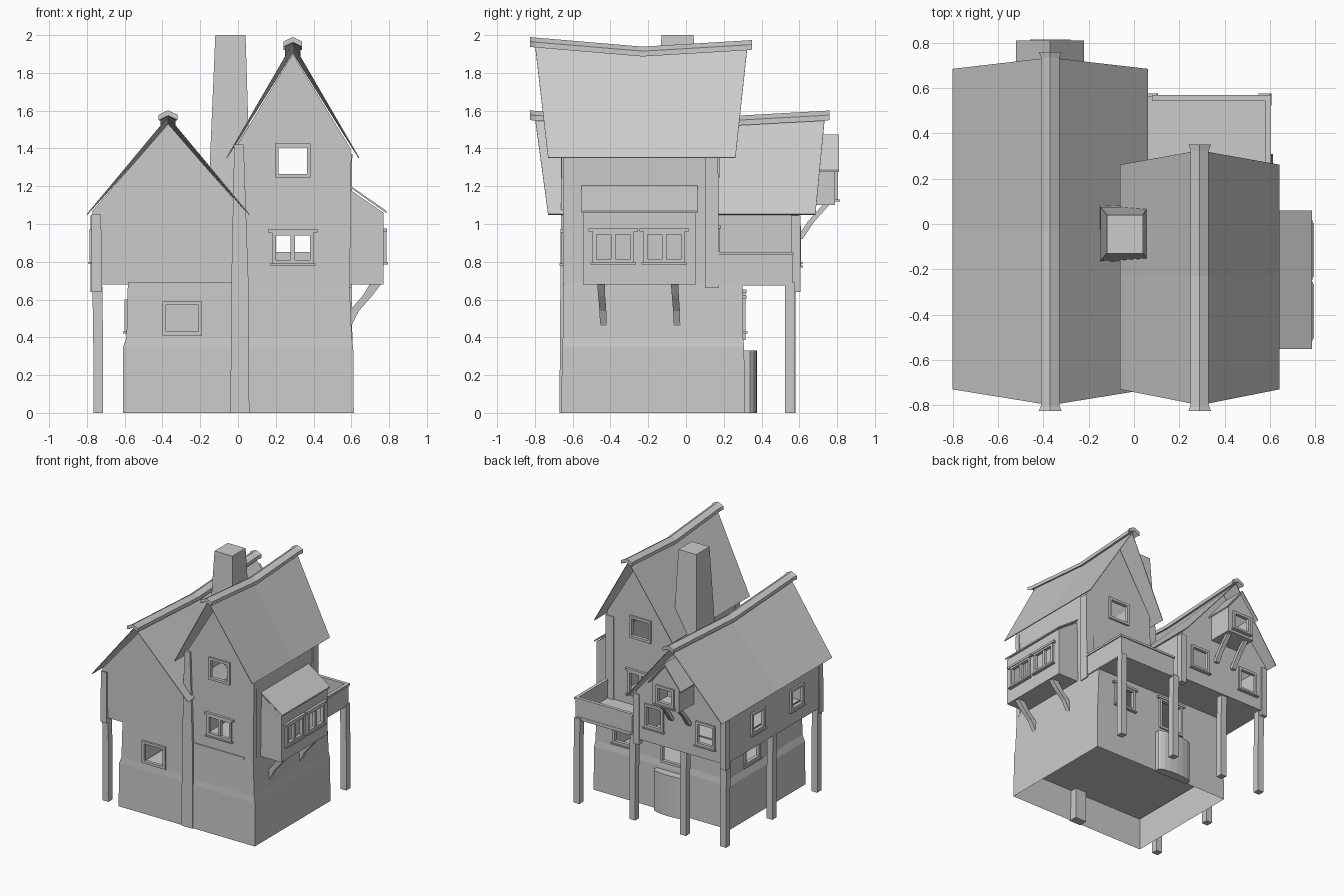
import bpy, bmesh, math
from mathutils import Vector

if "Cube" in bpy.data.objects:
    bpy.data.objects.remove(bpy.data.objects["Cube"])


def make(name, verts, faces, holes=()):
    bm = bmesh.new()
    vs = [bm.verts.new(v) for v in verts]
    for f in faces:
        bm.faces.new([vs[i] for i in f])
    bmesh.ops.recalc_face_normals(bm, faces=bm.faces)
    # window openings: split the wall along the hole edges, drop the inside
    for ax, pos, u0, u1, z0, z1 in holes:
        k, o = (0, 1) if ax == 'x' else (1, 0)

        def wall():
            bm.normal_update()
            return [f for f in bm.faces if abs(f.normal[k]) > .9
                    and abs(f.calc_center_median()[k] - pos) < .03]
        for axis, val in ((o, u0), (o, u1), (2, z0), (2, z1)):
            fs = wall()
            geom = set(fs)
            for f in fs:
                geom.update(f.edges)
                geom.update(f.verts)
            co, no = Vector((0, 0, 0)), Vector((0, 0, 0))
            co[axis], no[axis] = val, 1
            bmesh.ops.bisect_plane(bm, geom=list(geom), plane_co=co, plane_no=no, dist=1e-5)
        dead = [f for f in wall() if u0 < f.calc_center_median()[o] < u1
                and z0 < f.calc_center_median().z < z1]
        bmesh.ops.delete(bm, geom=dead, context='FACES')
    me = bpy.data.meshes.new(name)
    bm.to_mesh(me)
    bm.free()
    ob = bpy.data.objects.new(name, me)
    bpy.context.collection.objects.link(ob)
    return ob


def loft(name, secs, caps=True, holes=()):
    """Stacked rectangles (x0, x1, y0, y1, z)."""
    v, f = [], []
    for a, b, c, d, z in secs:
        v += [(a, c, z), (b, c, z), (b, d, z), (a, d, z)]
    for s in range(len(secs) - 1):
        for i in range(4):
            j = (i + 1) % 4
            f.append((4*s+i, 4*s+j, 4*s+4+j, 4*s+4+i))
    if caps:
        n = len(v)
        f += [(3, 2, 1, 0), (n-4, n-3, n-2, n-1)]
    return make(name, v, f, holes)


def box(name, a, b, c, d, e, f):
    return loft(name, [(a, b, c, d, e), (a, b, c, d, f)])


def prism(name, prof, axis, a, b, holes=()):
    put = {'x': lambda p, t: (t, *p), 'y': lambda p, t: (p[0], t, p[1]),
           'z': lambda p, t: (*p, t)}[axis]
    n = len(prof)
    v = [put(p, a) for p in prof] + [put(p, b) for p in prof]
    f = [(i, (i+1) % n, n+(i+1) % n, n+i) for i in range(n)]
    return make(name, v, f + [tuple(range(n)), tuple(range(2*n-1, n-1, -1))], holes)


def beam(name, pts, w):
    return loft(name, [(x-w/2, x+w/2, y-w/2, y+w/2, z) for x, y, z in pts])


def window(name, hole, out, mullion=False, sill=True, lintel=False):
    ax, p, u0, u1, z0, z1 = hole
    t = .02

    def part(n, a, b, c, d, depth=.015):
        lo, hi = sorted((p - out*.012, p + out*depth))
        if ax == 'y':
            box(name + n, a, b, lo, hi, c, d)
        else:
            box(name + n, lo, hi, a, b, c, d)
    part("_jamb_a", u0-t, u0, z0-t, z1+t)
    part("_jamb_b", u1, u1+t, z0-t, z1+t)
    part("_head", u0, u1, z1, z1+t)
    part("_foot", u0, u1, z0-t, z0)
    if mullion:
        m = (u0+u1)/2
        part("_mullion", m-.012, m+.012, z0, z1, .01)
    if sill:
        part("_sill", u0-.03, u1+.03, z0-t-.01, z0-t, .025)
    if lintel:
        part("_lintel", u0-.04, u1+.04, z1+t-.005, z1+t+.012, .02)


def roof(name, cx, half, eave_z, ys_eave, ridge):
    n = len(ridge)
    v = [(cx, y, z) for y, z in ridge]
    for s in (-1, 1):
        v += [(cx+s*half, ys_eave[0]+(ys_eave[1]-ys_eave[0])*i/(n-1), eave_z) for i in range(n)]
    f = []
    for i in range(n-1):
        f += [(i, i+1, n+i+1, n+i), (i+1, i, 2*n+i, 2*n+i+1)]
    ob = make(name, v, f)
    sol = ob.modifiers.new("thickness", 'SOLIDIFY')
    sol.thickness, sol.offset = .006, 0
    # sagging ridge cap with flared ends
    v, f = [], []
    stations = [(ridge[0][0]-.025, ridge[0][1]+.003, .05)] + \
        [(y, z, .04) for y, z in ridge] + [(ridge[-1][0]+.025, ridge[-1][1]+.003, .05)]
    for y, z, w in stations:
        v += [(cx-w, y, z-.02), (cx-w, y, z+.008), (cx, y, z+.032),
              (cx+w, y, z+.008), (cx+w, y, z-.02), (cx, y, z+.004)]
    for s in range(len(stations)-1):
        for i in range(6):
            j = (i+1) % 6
            f.append((6*s+i, 6*s+j, 6*s+6+j, 6*s+6+i))
    m = len(v)
    f += [(0, 1, 2, 5), (2, 3, 4, 5), (m-6, m-5, m-4, m-1), (m-4, m-3, m-2, m-1)]
    make(name + "_ridge_cap", v, f)


# ground floor: stone plinth and slightly set-back wall, open underneath
g_front = ('y', -.65, -.38, -.21, .43, .57)
g_left = ('x', -.585, -.08, .08, .45, .58)
g_back = ('y', .30, .27, .42, .45, .59)
door = ('y', .30, -.19, -.01, .405, .62)
loft("ground_floor", [(-.61, .613, -.66, .31, 0), (-.608, .61, -.656, .308, .35),
                      (-.59, .602, -.652, .302, .4), (-.583, .59, -.648, .30, .69)],
     False, [g_front, g_left, g_back, door])
make("ground_ceiling", [(-.6, -.65, .25), (.6, -.65, .25), (.6, .3, .25), (-.6, .3, .25)],
     [(0, 1, 2, 3)])
window("ground_front_window", g_front, -1, sill=False)
window("ground_left_window", g_left, -1)
window("ground_back_window", g_back, 1, lintel=True)
window("door_frame", door, 1, sill=False, lintel=True)
prism("door_step", [(-.25, .30)] + [(-.1 - .15*math.cos(math.pi*i/8), .34 + .035*math.sin(math.pi*i/8))
                                    for i in range(9)] + [(.05, .30)], 'z', 0, .33)

# left wing with gables
w_back = [('y', .595, -.66, -.53, .80, .95), ('y', .595, -.2, -.07, .82, .97)]
w_left = [('x', -.77, .12, .25, .82, .95), ('x', -.77, -.38, -.25, .82, .95)]
prism("left_wing_walls", [(-.77, .68), (.03, .68), (.03, 1.07), (-.37, 1.53), (-.77, 1.07)],
      'y', -.64, .595, w_back + w_left)
for h in w_back:
    window("wing_back_window", h, 1)
for h in w_left:
    window("wing_left_window", h, -1)
roof("left_wing_roof", -.37, .43, 1.05, (-.73, .685),
     [(-.8, 1.567), (-.03, 1.525), (.735, 1.567)])

# right tower with gables
t_win = [('y', -.645, .215, .365, 1.265, 1.405), ('y', .165, .215, .365, 1.265, 1.405)]
t_low = [('y', -.645, .20, .38, .81, .94), ('y', .165, .20, .38, .81, .96)]
prism("tower_walls", [(-.03, .68), (.585, .68), (.595, 1.4), (.29, 1.9), (-.015, 1.4)],
      'y', -.645, .165, t_win + t_low)
for h, s in zip(t_win, (-1, 1)):
    window("tower_upper_window", h, s, sill=False)
for h, s in zip(t_low, (-1, 1)):
    window("tower_lower_window", h, s, True, lintel=True)
roof("tower_roof", .29, .35, 1.35, (-.73, .262),
     [(-.8, 1.955), (-.23, 1.907), (.325, 1.94)])

# chimney
loft("chimney", [(-.155, .065, -.17, .085, 1.1), (-.148, .06, -.16, .075, 1.35),
                 (-.12, .04, -.13, .04, 2.0)])

# bay window on the right side
bay = [('x', .77, -.475, -.295, .815, .945), ('x', .77, -.205, -.025, .815, .945)]
prism("bay_walls", [(.58, .68), (.77, .68), (.77, 1.06), (.58, 1.19)], 'y', -.545, .05, bay)
prism("bay_roof", [(.58, 1.203), (.58, 1.213), (.785, 1.07), (.785, 1.058)], 'y', -.553, .06)
for h in bay:
    window("bay_window", h, 1, True, lintel=True)
for y in (-.44, -.05):
    loft("bay_brace", [(.57, .60, y-.015, y+.02, .46), (.59, .64, y-.018, y+.018, .54),
                       (.66, .71, y-.025, y+.012, .62), (.70, .76, y-.03, y+.01, .685)])

# small gabled oriel on the back
oriel = ('y', .79, -.43, -.31, 1.15, 1.26)
prism("oriel_walls", [(-.49, 1.1), (-.25, 1.1), (-.25, 1.3), (-.37, 1.45), (-.49, 1.3)],
      'y', .59, .79, [oriel])
for s in (-1, 1):
    prism("oriel_roof", [(-.37, 1.475), (-.37, 1.46), (-.37+s*.15, 1.275), (-.37+s*.15, 1.285)],
          'y', .55, .81)
    x = -.37 + s*.08
    beam("oriel_brace", [(x, .60, .92), (x, .66, 1.01), (x, .74, 1.1)], .035)
window("oriel_window", oriel, 1)

# balcony with boarded railing
box("balcony_floor", .03, .595, .165, .565, .675, .70)
box("balcony_back_panel", .09, .595, .55, .562, .68, .84)
box("balcony_side_panel", .583, .597, .165, .565, .68, .84)
box("balcony_back_rail", .08, .605, .543, .57, .835, .852)
box("balcony_side_rail", .578, .605, .165, .57, .835, .852)

# posts carrying the balcony and the wing
for x, y in ((.58, .55), (.08, .55), (-.38, .555), (-.74, .555), (-.74, -.04), (-.74, -.615)):
    beam("post", [(x, y, 0), (x, y, .35), (x - .005, y, .69)], .052)
# corner timbers
for x in (-.755, .025):
    box("wing_back_timber", x-.025, x+.025, .555, .605, .64, 1.045)
loft("wing_front_timber", [(-.778, -.72, -.655, -.6, .64), (-.775, -.725, -.65, -.6, 1.05)])
loft("middle_front_timber", [(-.04, .06, -.67, -.6, 0), (-.035, .055, -.665, -.6, .7),
                             (-.02, .03, -.66, -.6, 1.42)])
loft("tower_back_timber", [(.53, .6, .1, .175, .66), (.53, .605, .1, .17, 1.37)])
loft("tower_front_timber", [(.55, .592, -.65, -.61, .68), (.55, .6, -.65, -.61, 1.37)])
box("front_floor_beam", .06, .51, -.652, -.63, .675, .69)
